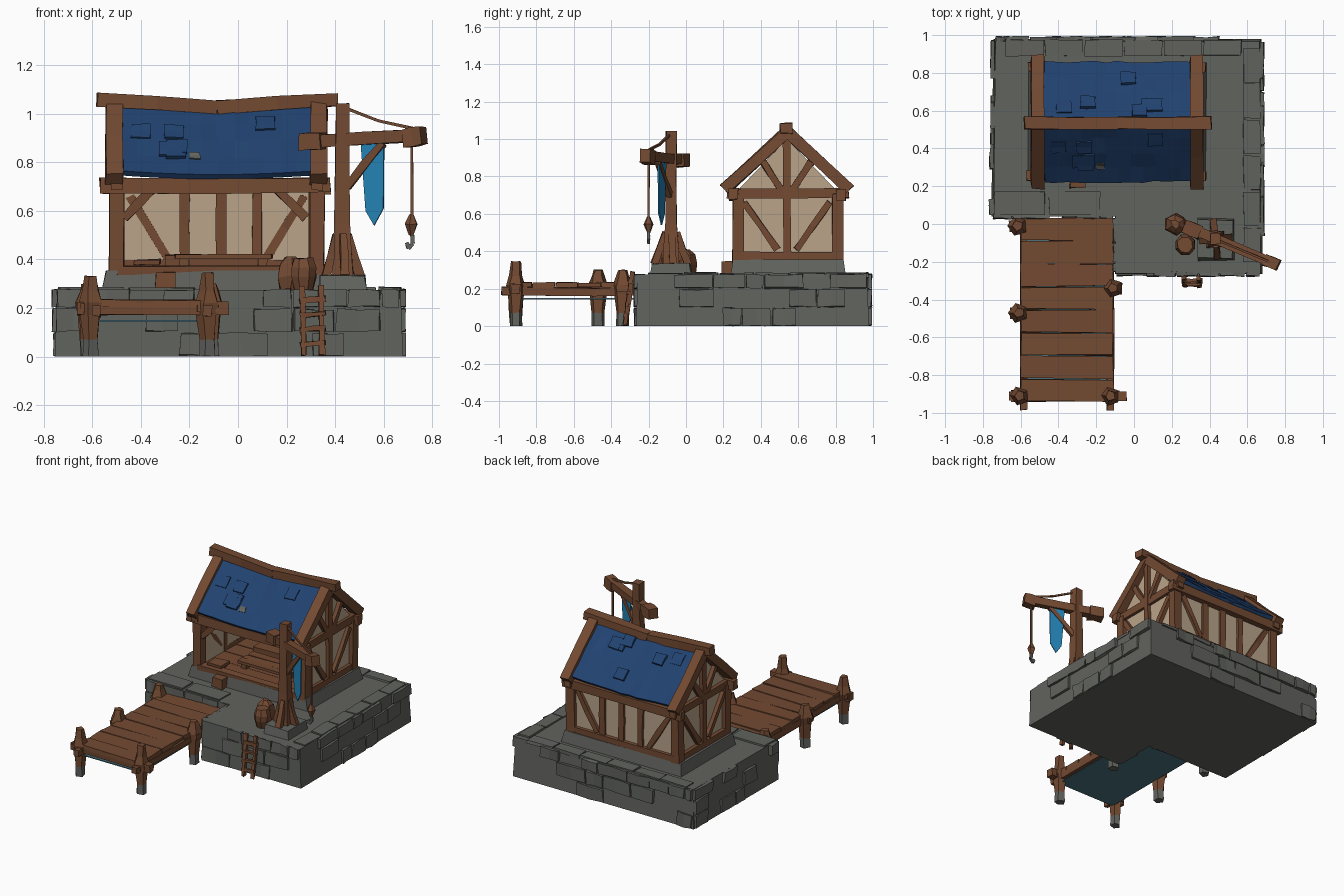
import bpy, bmesh, math, random
from mathutils import Vector

random.seed(7)
cube = bpy.data.objects.get("Cube")
if cube:
    bpy.data.objects.remove(cube, do_unlink=True)


def material(name, r, g, b):
    lin = [((c / 255 + 0.055) / 1.055) ** 2.4 for c in (r, g, b)] + [1]
    m = bpy.data.materials.new(name)
    m.use_nodes = True
    m.diffuse_color = lin
    m.node_tree.nodes["Principled BSDF"].inputs["Base Color"].default_value = lin
    return m


WOOD = material("brown wood", 115, 74, 50)
STONE = material("grey stone", 97, 99, 94)
PLASTER = material("cream plaster", 186, 164, 138)
ROOF = material("dark blue roof", 33, 66, 112)
CLOTH = material("bright blue cloth", 36, 130, 180)
WATER = material("teal water", 75, 116, 126)


def finish(name, bm, *mats):
    bmesh.ops.recalc_face_normals(bm, faces=bm.faces)
    me = bpy.data.meshes.new(name)
    bm.to_mesh(me)
    bm.free()
    ob = bpy.data.objects.new(name, me)
    bpy.context.collection.objects.link(ob)
    for m in mats:
        me.materials.append(m)
    return ob


def wobble(bm, amount):
    for v in bm.verts:
        v.co += Vector([random.uniform(-amount, amount) for _ in range(3)])


def box(name, lo, hi, mat=WOOD, jit=0.004, taper=1.0):
    lo, hi = Vector(lo), Vector(hi)
    mid, size = (lo + hi) / 2, hi - lo
    bm = bmesh.new()
    bmesh.ops.create_cube(bm, size=1)
    for v in bm.verts:
        k = taper if v.co.z > 0 else 1
        v.co = mid + Vector((v.co.x * size.x * k, v.co.y * size.y * k, v.co.z * size.z))
    wobble(bm, jit)
    finish(name, bm, mat)


def beam(name, a, b, w=0.05, h=None, mat=WOOD, jit=0.004, sag=0.0):
    """Rough-hewn timber from a to b with an optional dip in the middle."""
    a, b = Vector(a), Vector(b)
    d = (b - a).normalized()
    side = d.cross(Vector((0, 0, 1)))
    side = side.normalized() if side.length > 0.01 else Vector((1, 0, 0))
    up = side.cross(d)
    h = h or w
    bm, rings = bmesh.new(), []
    for t in (0, 0.5, 1):
        c = a.lerp(b, t) - Vector((0, 0, sag if t == 0.5 else 0))
        rings.append([bm.verts.new(c + side * w / 2 * i + up * h / 2 * j)
                      for i, j in ((-1, -1), (1, -1), (1, 1), (-1, 1))])
    join_rings(bm, rings)
    wobble(bm, jit)
    finish(name, bm, mat)


def join_rings(bm, rings):
    for p, q in zip(rings, rings[1:]):
        for i in range(len(p)):
            k = (i + 1) % len(p)
            bm.faces.new((p[i], p[k], q[k], q[i]))
    bm.faces.new(rings[0])
    bm.faces.new(rings[-1])


def turned(name, x, y, profile, sides=6, jit=0.004, foot=0.0):
    """Stacked rings of (height, radius); faces below foot turn to stone."""
    bm = bmesh.new()
    join_rings(bm, [[bm.verts.new((x + r * math.cos(math.tau * (i + .5) / sides),
                                   y + r * math.sin(math.tau * (i + .5) / sides), z))
                     for i in range(sides)] for z, r in profile])
    for f in bm.faces:
        f.material_index = int(f.calc_center_median().z < foot)
    wobble(bm, jit)
    for v in bm.verts:
        v.co.z = max(v.co.z, 0)
    finish(name, bm, WOOD, STONE)


def prism(name, pts, offset, mat, top_scale=1.0):
    bm = bmesh.new()
    off = Vector(offset)
    join_rings(bm, [[bm.verts.new(p) for p in pts],
                    [bm.verts.new(Vector((p[0] * top_scale, p[1] * top_scale, p[2])) + off) for p in pts]])
    finish(name, bm, mat)


# Stone platform with rough wall blocks and edge slabs
outline = [(-.745, .98), (-.755, .04), (-.1, .04), (-.1, -.265), (.68, -.265), (.675, .98)]
prism("platform", [(x, y, 0) for x, y in outline], (0, 0, .275), STONE, .985)
for i, start in enumerate(outline):
    a, b = Vector(start), Vector(outline[(i + 1) % len(outline)])
    length, d = (b - a).length, (b - a).normalized()
    for z0, z1 in ((.0, .1), (.1, .2), (.2, .28)):
        t = 0.01
        while t < length - 0.04:
            step = min(random.uniform(.1, .24), length - t - .005)
            if random.random() < (.85 if z0 > .15 else .5):
                p, q = a + d * t, a + d * (t + step - .008)
                beam("wall_stone", (*p, (z0 + z1) / 2), (*q, (z0 + z1) / 2), .022, z1 - z0 - .008, STONE, .005)
            t += step
for i in range(6):
    box("right_edge_slab", (.58, -.2 + i * .19, .26), (.67, -.02 + i * .19, .285), STONE)
    box("back_edge_slab", (-.68 + i * .21, .89, .26), (-.48 + i * .21, .975, .285), STONE)
for x in (-.74, -.45):
    box("front_edge_slab", (x, .05, .26), (x + .27, .17, .285), STONE)

# House plinth and floor
box("plinth", (-.56, .24, .27), (.38, .85, .355), STONE, .005, .96)
for i in range(4):
    box("floor_board", (-.48, .27 + i * .13, .34), (.3, .395 + i * .13, .366), jit=.003)

# Plaster walls
RIDGE_Y = .54
box("back_wall", (-.5, .79, .35), (.31, .815, .72), PLASTER, 0)
gable = [(.27, .35), (.81, .35), (.81, .72), (RIDGE_Y, 1.0), (.27, .72)]
for side, x in (("left", .3), ("right", -.5)):
    prism(side + "_gable_wall", [(x, y, z) for y, z in gable], (.025, 0, 0), PLASTER)

# Timber frame on both gable ends
for side, x in (("left", .325), ("right", -.5)):
    def strut(name, y0, z0, y1, z1, w=.04):
        beam(f"{side}_{name}", (x, y0, z0), (x, y1, z1), .05, w)
    box(side + "_front_post", (x - .03, .25, .34), (x + .03, .31, .71))
    box(side + "_back_post", (x - .03, .78, .34), (x + .03, .84, .71))
    strut("sill", .27, .375, .83, .375, .045)
    strut("tie_beam", .22, .71, .87, .71, .05)
    strut("middle_post", RIDGE_Y, .36, RIDGE_Y, 1.0)
    for s in (-1, 1):
        strut("wall_brace", RIDGE_Y + s * .23, .66, RIDGE_Y + s * .05, .41, .035)
        strut("gable_brace", RIDGE_Y + s * .03, .73, RIDGE_Y + s * .13, .88, .035)
        # Rafters stand proud of the roof covering
        beam(side + "_rafter", (x * 1.02, RIDGE_Y + s * .335, .73), (x * 1.02, RIDGE_Y, 1.04), .07, .06)

# Front and back framing
beam("front_eave_beam", (-.57, .255, .705), (.38, .255, .705), .05, .06, sag=.005)
beam("back_eave_beam", (-.56, .83, .7), (.38, .83, .7), .05, .06)
beam("front_sill", (-.5, .275, .355), (.33, .275, .355), .05, .035)
beam("back_sill", (-.5, .81, .375), (.33, .81, .375), .05, .045)
for x, z, s in ((-.47, .57, 1), (.28, .57, -1)):
    beam("front_brace", (x, .27, z), (x + s * .12, .27, .69), .035)
for x in (-.22, -.07, .08):
    beam("back_stud", (x, .805, .37), (x, .805, .7), .042, .05)
for s in (-1, 1):
    beam("back_brace", (-.085 + s * .36, .81, .66), (-.085 + s * .2, .81, .4), .045, .035)

# Ridge and sagging roof covering
beam("ridge_beam_right", (-.58, RIDGE_Y - .005, 1.06), (-.085, RIDGE_Y - .005, 1.025), .065, .055)
beam("ridge_beam_left", (-.085, RIDGE_Y - .005, 1.025), (.41, RIDGE_Y - .005, 1.06), .065, .055)
for s, name in ((-1, "front_roof"), (1, "back_roof")):
    bm, nx, ny = bmesh.new(), 12, 4
    rows = []
    for j in range(ny + 1):
        t = j / ny
        rows.append([bm.verts.new((-.48 + .79 * i / nx + random.uniform(-.008, .008),
                                   RIDGE_Y + s * (.31 * (1 - t) + random.uniform(-.007, .007)),
                                   .755 + .275 * t - .015 * math.sin(math.pi * i / nx)))
                     for i in range(nx + 1)])
    for p, q in zip(rows, rows[1:]):
        for i in range(nx):
            bm.faces.new((p[i], p[i + 1], q[i + 1], q[i]))
    mod = finish(name, bm, ROOF).modifiers.new("thickness", "SOLIDIFY")
    mod.thickness, mod.offset = .025, 0
    # Loose shingles
    for k in range(6):
        x, t = random.uniform(-.4, .2), random.uniform(.1, .75)
        y, z = RIDGE_Y + s * .31 * (1 - t), .757 + .275 * t
        beam("loose_shingle", (x, y, z), (x, y - s * .06, z + .053), .08, .03, ROOF, .003)
beam("roof_patch", (-.18, .302, .805), (-.18, .33, .83), .045, .034, STONE)

# Stall furniture
for i in range(3):
    box("table_board", (-.26, .36 + i * .06, .405), (.14, .415 + i * .06, .42))
for x in (-.22, .1):
    box("table_trestle", (x - .02, .38, .36), (x + .02, .52, .405))
box("bench", (-.3, .6, .36), (.12, .69, .42))
box("stool_seat", (-.43, .27, .38), (-.32, .36, .4))
for x in (-.41, -.34):
    box("stool_leg", (x - .012, .29, .34), (x + .012, .34, .385))
box("low_crate", (-.34, .19, .28), (-.26, .27, .345))

# Dock
for i in range(8):
    y = -.94 + i * .122
    box("dock_plank", (-.6, y, .205), (-.11, y + .118, .232), jit=.005)
for x in (-.585, -.125):
    beam("dock_rail", (x, -.985, .19), (x, .01, .19), .035, .045, sag=.008)
beam("dock_end_beam", (-.66, -.91, .2), (-.04, -.91, .2), .05, .055)
for x, y, top in ((-.605, -.91, .33), (-.125, -.91, .345), (-.61, -.47, .3), (-.11, -.34, .3), (-.615, -.01, .3)):
    turned("dock_post", x, y, [(0, .035), (.07, .036), (.17, .045), (.22, .055), (.27, .036), (top, .028)], 5, foot=.065)
    box("post_collar", (x - .045, y - .03, .185), (x + .045, y + .03, .22))
box("water_patch", (-.58, -.91, .143), (-.12, .03, .15), WATER, 0)

# Crane: stone foot, mast, struts, arm, stay, rope and hook
PX, PY = .43, -.08
box("crane_foot", (.335, -.19, .27), (.53, .03, .335), STONE, .006, .93)
turned("crane_mast", PX, PY, [(.33, .065), (.4, .055), (.55, .045), (.8, .042), (1.04, .04)], 4)
for dx, dy in ((-.07, -.01), (.07, .01), (.01, -.09), (-.01, .09)):
    beam("mast_strut", (PX + dx, PY + dy, .33), (PX + dx * .3, PY + dy * .3, .5), .035)


def along(x, z):
    return (x, PY - (x - PX) * .42, z)


beam("crane_arm", along(.28, .885), along(.76, .91), .05, .05)
beam("arm_tail", along(.265, .885), along(.35, .888), .075, .07)
beam("arm_tip", along(.69, .9), along(.765, .91), .06, .075)
beam("arm_brace", along(.45, .7), along(.6, .88), .03)
beam("stay_rope", along(.44, 1.025), along(.72, .94), .012, sag=.012, jit=.001)
hx, hy, _ = along(.715, 0)
beam("hanging_rope", (hx, hy, .88), (hx + .002, hy, .56), .012, jit=.001)
turned("rope_weight", hx, hy, [(.5, .01), (.545, .028), (.585, .008)], 5, jit=.002)
for a, b in (((.003, .5), (.005, .465)), ((.005, .465), (-.012, .445)), ((-.012, .445), (-.02, .47))):
    beam("hook", (hx + a[0], hy, a[1]), (hx + b[0], hy, b[1]), .016, mat=STONE, jit=.001)
prism("banner", [along(x, z) for x, z in ((.505, .88), (.6, .88), (.598, .61), (.56, .54), (.525, .6))],
      (.003, .007, 0), CLOTH)

# Barrel and sack beside the crane
turned("barrel", .27, -.11, [(.275, .04), (.33, .056), (.365, .056), (.405, .042)], 8, jit=.003)
turned("sack", .22, 0, [(.275, .05), (.33, .058), (.38, .05), (.41, .025)], 6, jit=.006)

# Ladder
for x in (.27, .345):
    beam("ladder_rail", (x, -.325, .005), (x - .005, -.285, .29), .022)
for z in (.05, .11, .17, .23):
    beam("ladder_rung", (.255, -.33 + z * .14, z), (.36, -.33 + z * .14, z + .008), .02)
